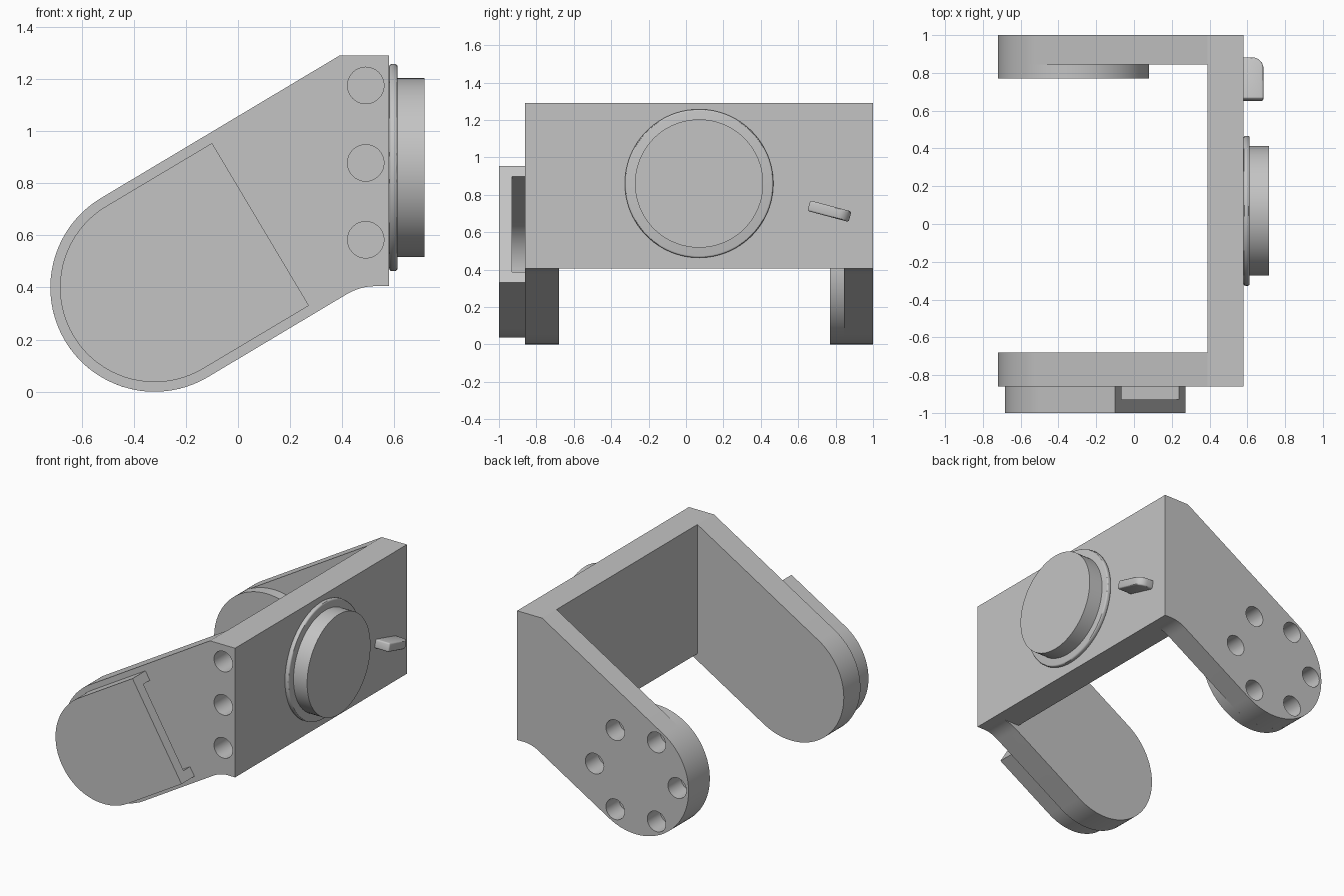
import bpy
import bmesh
from math import sin, cos, pi, radians

if "Cube" in bpy.data.objects:
    bpy.data.objects.remove(bpy.data.objects["Cube"])

# Single grey finish
grey = bpy.data.materials.new("plain_grey")
grey.use_nodes = True
COLOUR = (0.55, 0.55, 0.55, 1)
grey.diffuse_color = COLOUR
grey.node_tree.nodes["Principled BSDF"].inputs["Base Color"].default_value = COLOUR

PX, PZ, RADIUS = -0.32, 0.40, 0.40   # pivot of the slanted arms
TILT = radians(30.8)
FRONT, BACK = -0.86, 1.0


def prism(name, profile, y0, y1):
    """Extrude an x-z outline along y."""
    bm = bmesh.new()
    base = bm.faces.new([bm.verts.new((x, y0, z)) for x, z in profile])
    ext = bmesh.ops.extrude_face_region(bm, geom=[base])
    moved = [v for v in ext["geom"] if isinstance(v, bmesh.types.BMVert)]
    bmesh.ops.translate(bm, verts=moved, vec=(0, y1 - y0, 0))
    bmesh.ops.recalc_face_normals(bm, faces=bm.faces)
    mesh = bpy.data.meshes.new(name)
    bm.to_mesh(mesh)
    bm.free()
    mesh.materials.append(grey)
    obj = bpy.data.objects.new(name, mesh)
    bpy.context.collection.objects.link(obj)
    return obj


def arc(cx, cz, r, start, end, n):
    return [(cx + r * cos(start + (end - start) * i / n),
             cz + r * sin(start + (end - start) * i / n)) for i in range(n + 1)]


def disc(name, x, z, r, y0, y1, n=64):
    return prism(name, arc(x, z, r, 0, 2 * pi, n)[:-1], y0, y1)


def box(name, x0, x1, y0, y1, z0, z1):
    return prism(name, [(x0, z0), (x1, z0), (x1, z1), (x0, z1)], y0, y1)


def cut(obj, cutter):
    mod = obj.modifiers.new("cut", "BOOLEAN")
    mod.operation, mod.solver, mod.object = "DIFFERENCE", "EXACT", cutter
    bpy.context.view_layer.objects.active = obj
    bpy.ops.object.modifier_apply(modifier=mod.name)
    bpy.data.objects.remove(cutter)


def finish(obj, bevel=0):
    if bevel:
        mod = obj.modifiers.new("soft_edges", "BEVEL")
        mod.width, mod.segments = bevel, 3
        mod.limit_method, mod.angle_limit = "ANGLE", radians(40)
    bpy.ops.object.select_all(action="DESELECT")
    obj.select_set(True)
    bpy.context.view_layer.objects.active = obj
    if bevel:
        bpy.ops.object.modifier_apply(modifier="soft_edges")
    bpy.ops.object.shade_smooth_by_angle(angle=radians(30))


def round_end(r):
    return arc(PX, PZ, r, TILT + pi / 2, TILT + pi * 1.5, 40)


def capsule(r, length):
    """Half-round outline with a straight end across the arm."""
    ends = [(PX + length * cos(TILT) + s * r * sin(TILT),
             PZ + length * sin(TILT) - s * r * cos(TILT)) for s in (1, -1)]
    return round_end(r) + ends


# U-shaped bracket: side outline with the space between the arms removed
a, b, c = (0.405, 0.367), (0.465, 0.405), (0.525, 0.405)
fillet = []
for i in range(9):
    t = i / 8
    fillet.append(tuple((1 - t) ** 2 * p + 2 * t * (1 - t) * q + t * t * r
                        for p, q, r in zip(a, b, c)))
outline = round_end(RADIUS) + fillet + [(0.58, 0.405), (0.58, 1.29), (0.39, 1.29)]
bracket = prism("bracket", outline, FRONT, BACK)
cut(bracket, box("gap", -1, 0.39, -0.68, 0.845, -0.5, 2))
cut(bracket, box("underside", 0.3, 0.7, -0.68, 0.845, 0, 0.405))

# Three screw holes in the front edge of the wall
for z in (0.583, 0.878, 1.175):
    cut(bracket, disc("hole", 0.49, z, 0.07, FRONT - 0.1, FRONT + 0.2, 32))

# Ring of six screw holes in the back arm
for i in range(6):
    ang = i * pi / 3
    cut(bracket, disc("hole", PX + 0.313 * cos(ang), PZ + 0.313 * sin(ang),
                      0.07, BACK - 0.14, BACK + 0.1, 32))
finish(bracket)

# Round boss inside the back arm
finish(disc("inner_boss", PX, PZ, RADIUS, 0.77, 0.846, 80))

# Hollow cover on the front arm, open at its straight end
cover = prism("arm_cover", capsule(0.363, 0.473), -1.0, FRONT)
cut(cover, prism("hollow", capsule(0.297, 0.6), -0.93, FRONT + 0.05))
finish(cover)

# Round flange and drum on the outer wall (turned to face +x)
for name, r, depth, bevel in (("drum_flange", 0.397, 0.032, 0.01),
                              ("drum", 0.343, 0.135, 0)):
    part = disc(name, 0, 0, r, -depth, 0, 96)
    part.rotation_euler.z = pi / 2
    part.location = (0.58, 0.07, 0.86)
    finish(part, bevel)

# Small tilted tab with one rounded outer corner
tab_outline = ([(0.57, -0.114), (0.685, -0.114)]
               + arc(0.625, 0.054, 0.06, 0, pi / 2, 10) + [(0.57, 0.114)])
tab = prism("wall_tab", tab_outline, -0.029, 0.029)
tab.rotation_euler.x = radians(-105)
tab.location = (0, 0.767, 0.712)
finish(tab, 0.01)
